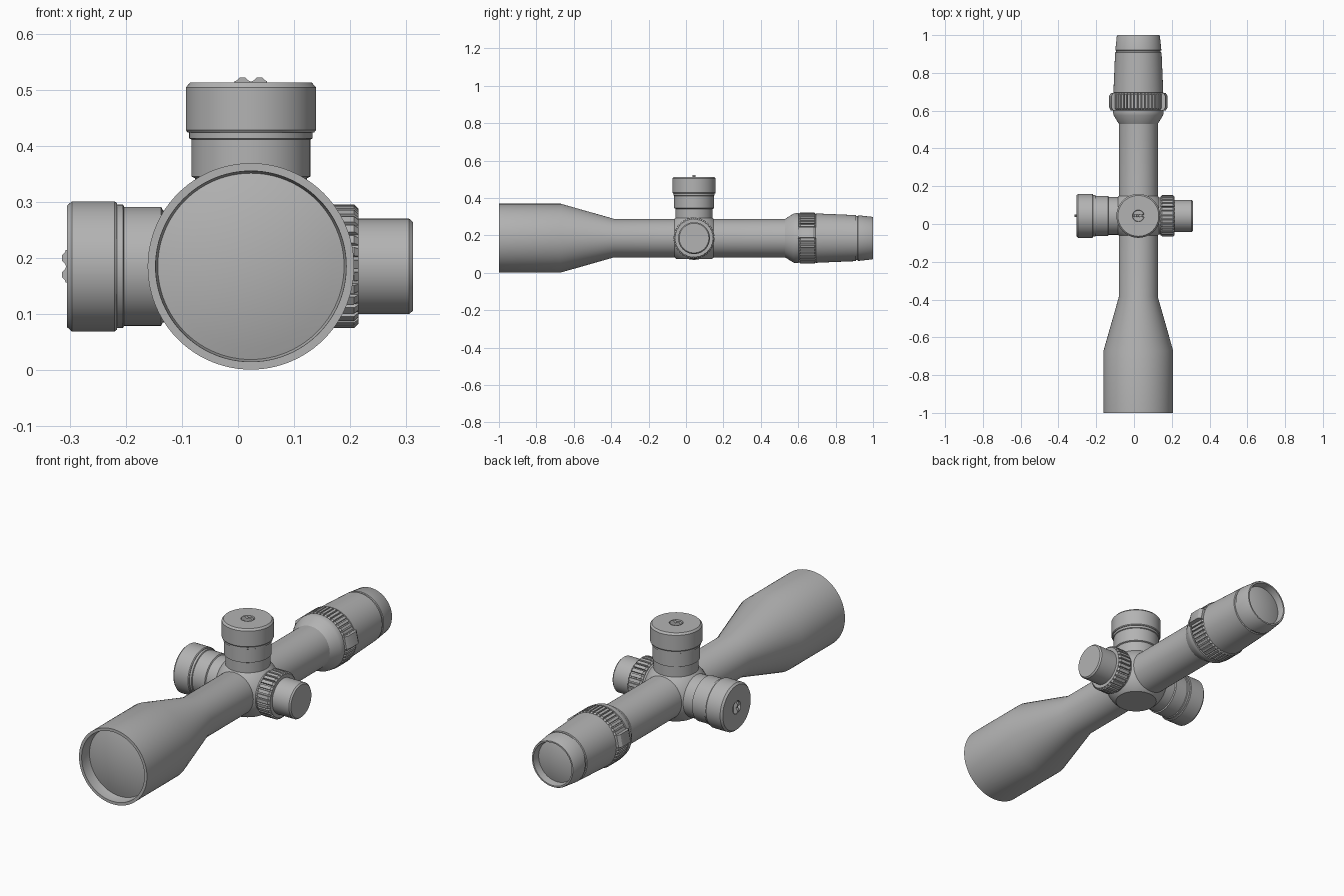
import bpy, bmesh
from math import radians, sin, cos, pi, sqrt
from mathutils import Matrix, Vector

if "Cube" in bpy.data.objects:
    bpy.data.objects.remove(bpy.data.objects["Cube"])

grey = bpy.data.materials.new("matte_grey")
grey.use_nodes = True
colour = (0.45, 0.45, 0.45, 1)
grey.diffuse_color = colour
grey.node_tree.nodes["Principled BSDF"].inputs["Base Color"].default_value = colour

AXIS = Vector((0.023, 0, 0.185))         # optical axis
HUB = Vector((0.023, 0.043, 0.185))      # centre of the turret block
ALONG_Y = Matrix.Translation(AXIS) @ Matrix.Rotation(-pi / 2, 4, 'X')
UP = Matrix.Translation(HUB)
TO_LEFT = UP @ Matrix.Rotation(pi / 2, 4, 'Y')
TO_RIGHT = UP @ Matrix.Rotation(-pi / 2, 4, 'Y')
parts = []


def finish(name, bm, matrix):
    bmesh.ops.remove_doubles(bm, verts=bm.verts, dist=1e-5)
    bmesh.ops.recalc_face_normals(bm, faces=bm.faces)
    mesh = bpy.data.meshes.new(name)
    bm.to_mesh(mesh)
    bm.free()
    mesh.transform(matrix)
    mesh.materials.append(grey)
    obj = bpy.data.objects.new(name, mesh)
    bpy.context.collection.objects.link(obj)
    parts.append(obj)


def lathe(name, profile, matrix, steps=96):
    """Spin (radius, height) points around local z."""
    bm = bmesh.new()
    verts = [bm.verts.new((r, 0, h)) for r, h in profile]
    edges = [bm.edges.new(pair) for pair in zip(verts, verts[1:])]
    bmesh.ops.spin(bm, geom=verts + edges, cent=(0, 0, 0), axis=(0, 0, 1),
                   angle=2 * pi, steps=steps, use_merge=True)
    finish(name, bm, matrix)


def grip_ring(name, teeth, outer, root, low, high, matrix):
    """Ring with slots cut across its rim and chamfered ends."""
    bm = bmesh.new()
    c = 0.008
    rows = []
    for h, limit in ((low, outer - c), (low + c, outer),
                     (high - c, outer), (high, outer - c)):
        row = []
        for i in range(teeth):
            for part, r in ((0, outer), (0.66, outer), (0.7, root), (0.96, root)):
                a = 2 * pi * (i + part) / teeth
                r = min(r, limit)
                row.append(bm.verts.new((r * cos(a), r * sin(a), h)))
        rows.append(row)
    for a, b in zip(rows, rows[1:]):
        for i in range(len(a)):
            bm.faces.new((a[i - 1], a[i], b[i], b[i - 1]))
    bm.faces.new(rows[0])
    bm.faces.new(rows[-1])
    finish(name, bm, matrix)


def prism(name, outline, depth, matrix):
    """Extrude an xz outline symmetrically along local y."""
    bm = bmesh.new()
    face = bm.faces.new([bm.verts.new((x, -depth / 2, z)) for x, z in outline])
    new = bmesh.ops.extrude_face_region(bm, geom=[face])["geom"]
    bmesh.ops.translate(bm, vec=(0, depth, 0),
                        verts=[v for v in new if isinstance(v, bmesh.types.BMVert)])
    finish(name, bm, matrix)


def lens(name, radius, edge, bulge, matrix):
    """Shallow dome; a negative bulge faces the front."""
    lathe(name, [(radius * k / 8, edge + bulge * (1 - (k / 8) ** 2))
                 for k in range(9)], matrix)


# Main tube: objective bell, tube, flare and eyepiece
lathe("main_tube", [
    (0.164, -0.94), (0.168, -0.95), (0.17, -1), (0.184, -1), (0.184, -0.67),
    (0.103, -0.385), (0.103, 0.53), (0.131, 0.575), (0.134, 0.59), (0.134, 0.602),
    (0.126, 0.604), (0.126, 0.692), (0.132, 0.695), (0.123, 0.908),
    (0.118, 0.91), (0.118, 0.918), (0.122, 0.92), (0.114, 0.995), (0.111, 1),
    (0.104, 1), (0.099, 0.965)], ALONG_Y)
lens("objective_lens", 0.166, -0.945, -0.025, ALONG_Y)
lens("eyepiece_lens", 0.101, 0.965, 0.015, ALONG_Y)

# Magnification ring with two raised thumb pads
grip_ring("magnification_ring", 44, 0.137, 0.129, 0.604, 0.694, ALONG_Y)
for side, turn in (("left", -12), ("right", 192)):
    pad = ALONG_Y @ Matrix.Rotation(radians(turn), 4, 'Z')
    prism(side + "_thumb_pad", [(0.12, 0.6), (0.142, 0.6), (0.152, 0.618),
                                (0.152, 0.678), (0.142, 0.694), (0.12, 0.694)],
          0.058, pad)

# Turret block: ball trimmed flat on six sides
bm = bmesh.new()
bmesh.ops.create_uvsphere(bm, u_segments=96, v_segments=48, radius=0.147)
for axis in range(3):
    for sign in (-1, 1):
        normal = Vector((0, 0, 0))
        normal[axis] = sign
        cut = bmesh.ops.bisect_plane(
            bm, geom=bm.verts[:] + bm.edges[:] + bm.faces[:], dist=1e-6,
            plane_co=normal * 0.112, plane_no=normal, clear_outer=True)["geom_cut"]
        rim = [e for e in cut if isinstance(e, bmesh.types.BMEdge)]
        bmesh.ops.holes_fill(bm, edges=rim, sides=0)
finish("turret_block", bm, UP)

# Elevation and windage turrets, each with a coin screw in its cap
dip = [(0.03 - 0.06 * k / 12, 0.334 - 0.005 * cos(2 * pi * k / 6)) for k in range(1, 12)]
for name, place in (("elevation", UP), ("windage", TO_RIGHT)):
    lathe(name + "_turret", [
        (0.1, 0.09), (0.1, 0.157), (0.106, 0.16), (0.106, 0.226), (0.11, 0.228),
        (0.11, 0.239), (0.113, 0.239), (0.116, 0.243), (0.116, 0.319),
        (0.108, 0.328), (0.031, 0.328), (0.029, 0.316), (0, 0.316)], place)
    prism(name + "_screw_bar",
          [(-0.029, 0.314), (0.029, 0.314), (0.029, 0.33)]
          + [(x, min(z, 0.337)) for x, z in dip if abs(x) < 0.026]
          + [(-0.029, 0.33)], 0.014, place)

# Side focus knob with its grip ring
lathe("focus_neck", [(0.098, 0.09), (0.098, 0.125), (0, 0.125)], TO_LEFT)
grip_ring("focus_grip_ring", 30, 0.11, 0.101, 0.118, 0.192, TO_LEFT)
lathe("focus_knob", [(0.085, 0.18), (0.085, 0.282), (0.079, 0.289), (0, 0.289)],
      TO_LEFT)

# Smooth the curved faces and keep hard edges crisp
bpy.ops.object.select_all(action='DESELECT')
for obj in parts:
    obj.select_set(True)
bpy.context.view_layer.objects.active = parts[0]
bpy.ops.object.shade_smooth_by_angle(angle=radians(30))
